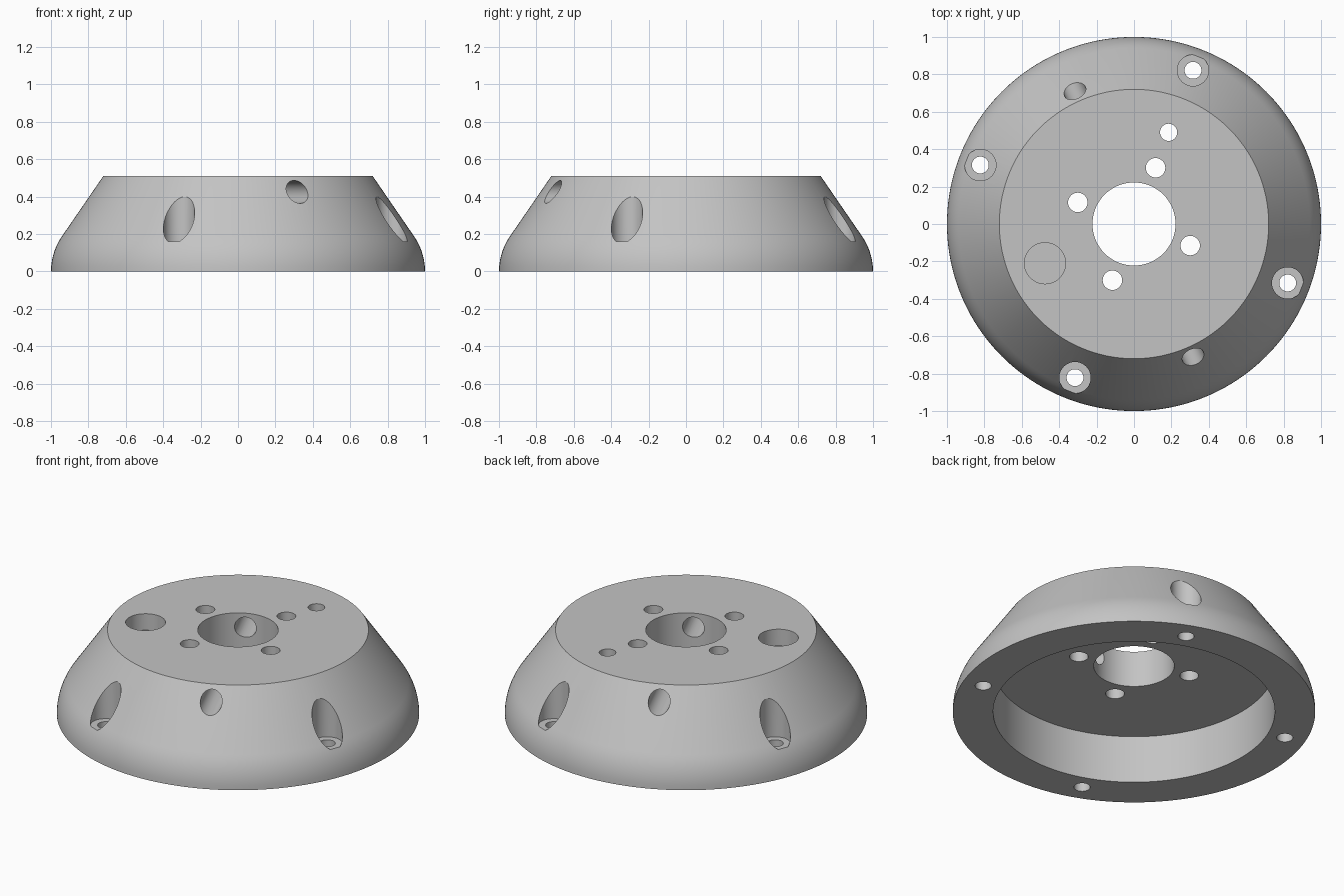
import bpy, bmesh
from math import sin, cos, pi, radians
from mathutils import Matrix, Vector

cube = bpy.data.objects.get("Cube")
if cube:
    bpy.data.objects.remove(cube, do_unlink=True)

grey = bpy.data.materials.new("Light Grey")
grey.use_nodes = True
colour = (0.55, 0.55, 0.55, 1)
grey.diffuse_color = colour
grey.node_tree.nodes["Principled BSDF"].inputs["Base Color"].default_value = colour

TOP, CEILING, BORE, RECESS = 0.51, 0.29, 0.222, 0.777


def make_object(name, bm):
    bmesh.ops.recalc_face_normals(bm, faces=bm.faces)
    mesh = bpy.data.meshes.new(name)
    bm.to_mesh(mesh)
    bm.free()
    mesh.materials.append(grey)
    obj = bpy.data.objects.new(name, mesh)
    bpy.context.collection.objects.link(obj)
    return obj


def lathe(name, profile, segments=160):
    bm = bmesh.new()
    rings = [[bm.verts.new((r * cos(2 * pi * i / segments), r * sin(2 * pi * i / segments), z))
              for i in range(segments)] for r, z in profile]
    for a, b in zip(rings, rings[1:] + rings[:1]):
        for i in range(segments):
            j = (i + 1) % segments
            bm.faces.new((a[i], a[j], b[j], b[i]))
    return make_object(name, bm)


def cylinder(start, end, radius):
    start, end = Vector(start), Vector(end)
    axis = end - start
    turn = axis.to_track_quat('Z', 'Y').to_matrix().to_4x4()
    bm = bmesh.new()
    bmesh.ops.create_cone(bm, cap_ends=True, segments=48, radius1=radius, radius2=radius,
                          depth=axis.length,
                          matrix=Matrix.Translation((start + end) / 2) @ turn)
    obj = make_object("hole_cutter", bm)
    obj.hide_render = True
    return obj


def polar(r, degrees, z):
    return (r * cos(radians(degrees)), r * sin(radians(degrees)), z)


def drill(r, degrees, radius, bottom, top):
    return cylinder(polar(r, degrees, bottom), polar(r, degrees, top), radius)


# Hub body: rounded skirt, conical side, flat top, central bore, underside recess
ARC = 0.33
skirt = [(1 - ARC + ARC * cos(radians(a)), ARC * sin(radians(a))) for a in range(0, 36, 5)]
body = lathe("hub_body", skirt + [(0.72, TOP), (BORE, TOP), (BORE, CEILING),
                                  (RECESS, CEILING), (RECESS, 0)])

cutters = []
for k in range(4):
    angle = 69 + 90 * k
    # Rim screw holes with counterbores, and inner bolt holes
    cutters.append(drill(0.88, angle, 0.084, 0.16, 0.8))
    cutters.append(drill(0.88, angle, 0.045, -0.1, 0.3))
    cutters.append(drill(0.322, angle, 0.052, 0.1, 0.8))
# Extra through hole and shallow round pocket in the top face
cutters.append(drill(0.524, 69.3, 0.046, 0.1, 0.8))
cutters.append(drill(0.52, 203.8, 0.11, TOP - 0.1, 0.8))
# Radial set screw holes running into the bore
for angle in (-66, 114):
    cutters.append(cylinder(polar(0.12, angle, 0.425), polar(1.1, angle, 0.425), 0.061))

bpy.ops.object.select_all(action='DESELECT')
bpy.context.view_layer.objects.active = body
body.select_set(True)
for cutter in cutters:
    cut = body.modifiers.new("hole", 'BOOLEAN')
    cut.operation, cut.solver, cut.object = 'DIFFERENCE', 'EXACT', cutter
    bpy.ops.object.modifier_apply(modifier=cut.name)
    bpy.data.objects.remove(cutter, do_unlink=True)

bpy.ops.object.shade_smooth_by_angle(angle=radians(25))
